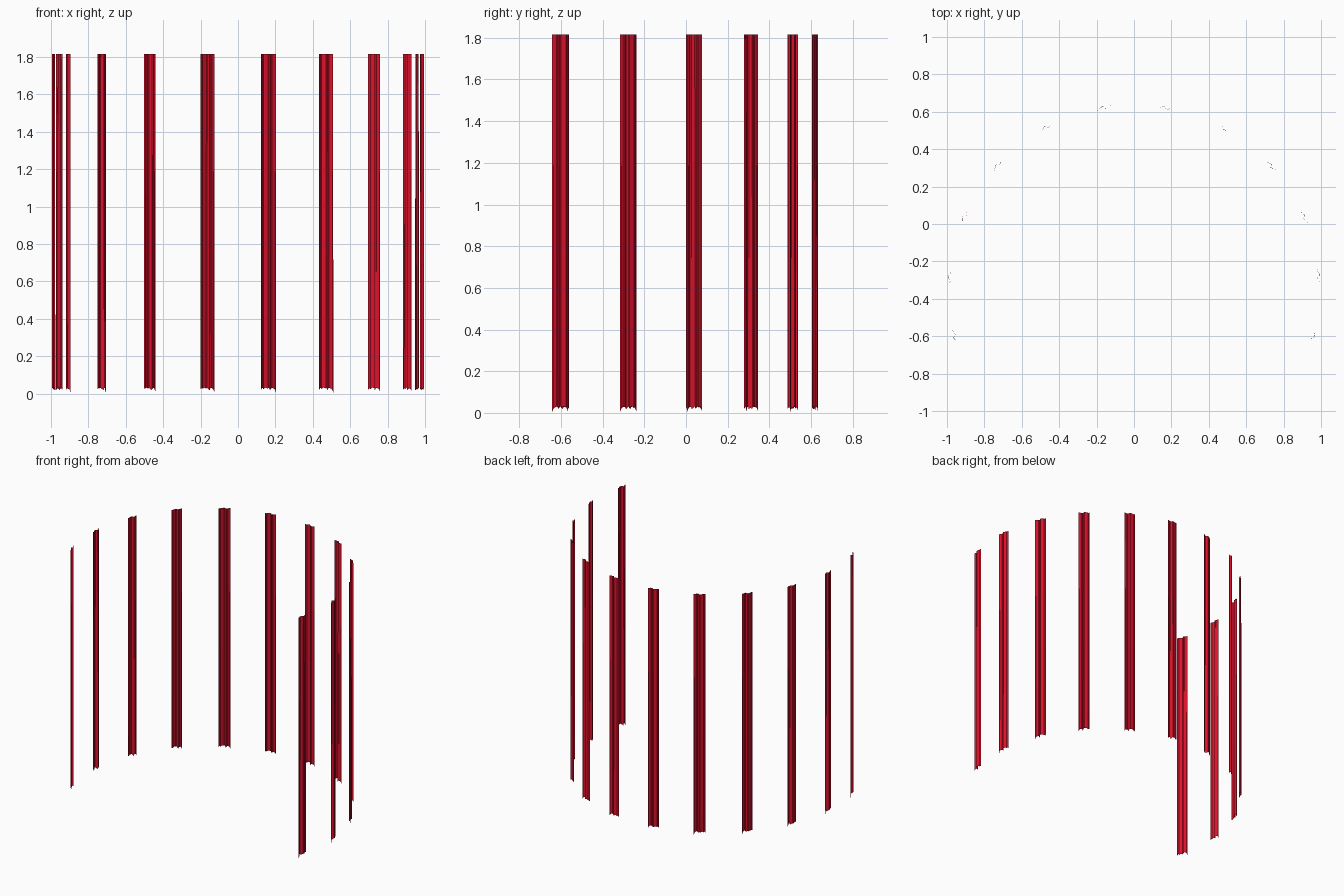
import bpy
from math import radians, sin, cos
from mathutils import Matrix

if "Cube" in bpy.data.objects:
    bpy.data.objects.remove(bpy.data.objects["Cube"])

# red cloth
red = bpy.data.materials.new("red_cloth")
red.diffuse_color = (0.72, 0.006, 0.025, 1)
red.use_nodes = True
red.node_tree.nodes["Principled BSDF"].inputs["Base Color"].default_value = red.diffuse_color

# folded cross-section: (along width, depth, height of the ragged lower hem)
FOLDS = [(-.040, -.003, .020), (-.036, .003, .027), (-.031, -.004, .030),
         (-.027, .002, .024), (-.018, .005, .032), (-.004, .010, .027),
         (.001, .008, .031), (.005, .001, .024), (.009, -.008, .018),
         (.014, -.003, .027), (.019, -.006, .030), (.028, -.001, .027),
         (.034, .002, .020), (.040, .001, .006)]
TOP = 1.815
ROWS = [0, .08, .22, .4, .65, 1]


def hanging_mesh():
    """One pleated strip, folds a little deeper towards the hem."""
    verts, faces = [], []
    n = len(FOLDS)
    for t in ROWS:
        depth = 1.1 - .2 * t
        for u, v, hem in FOLDS:
            verts.append((u, v * depth, hem + (TOP - hem) * t))
    for r in range(len(ROWS) - 1):
        for i in range(n - 1):
            a = r * n + i
            faces.append((a, a + 1, a + n + 1, a + n))
    mesh = bpy.data.meshes.new("hanging_strip")
    mesh.from_pydata(verts, [], faces)
    mesh.materials.append(red)
    return mesh


# twelve strips evenly spaced around an open arc
strip = hanging_mesh()
RADIUS, CENTRE_Y, STEP, TWIST = .988, -.355, 19, 8
for k in range(12):
    a = (k - 5.5) * STEP
    ob = bpy.data.objects.new(f"hanging_strip_{k + 1}", strip)
    x = RADIUS * sin(radians(a))
    y = CENTRE_Y + RADIUS * cos(radians(a))
    ob.matrix_world = Matrix.Translation((x, y, 0)) @ Matrix.Rotation(radians(TWIST - a), 4, 'Z')
    bpy.context.collection.objects.link(ob)
